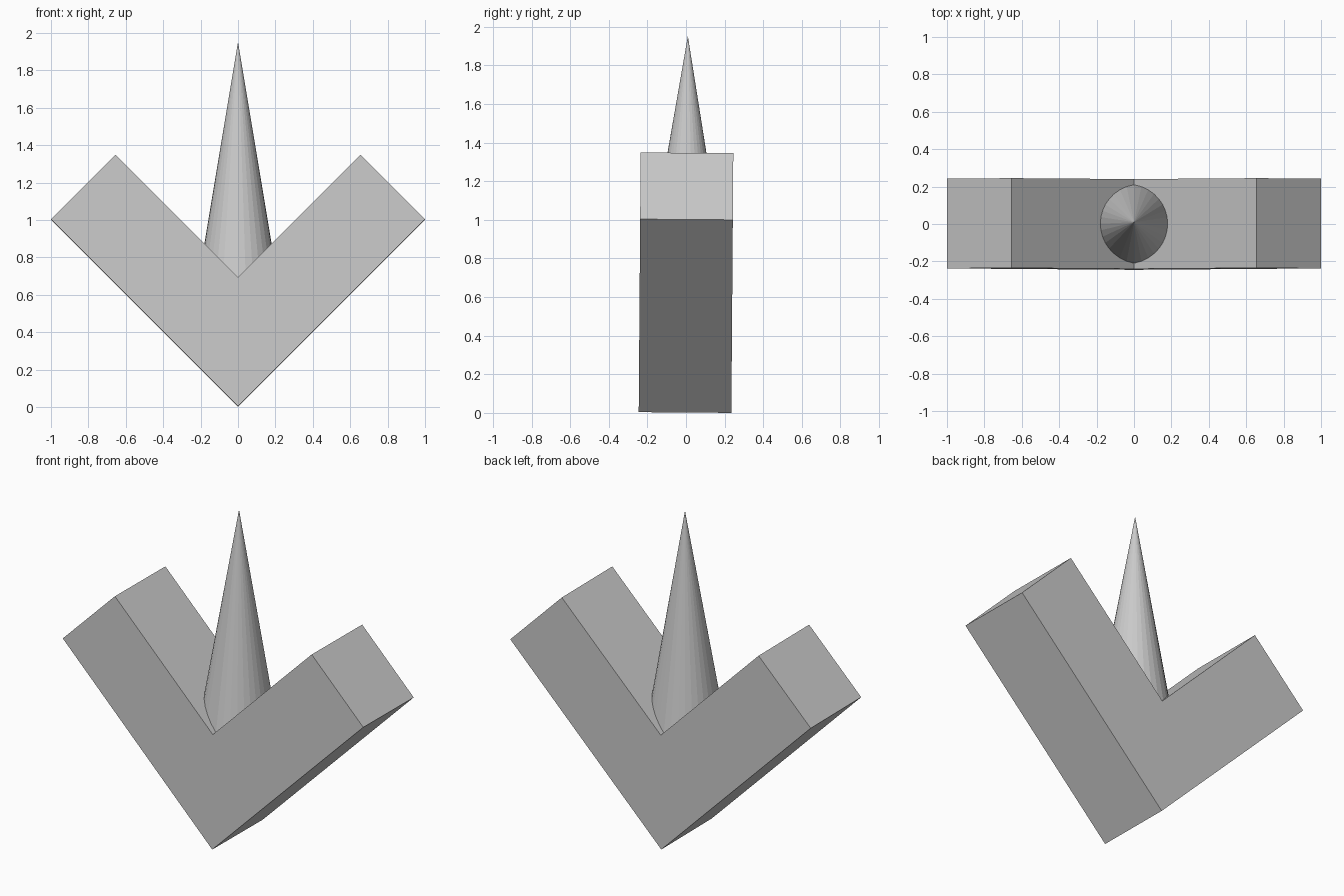
import bpy
import bmesh
from math import radians
from mathutils import Matrix

cube = bpy.data.objects.get("Cube")
if cube:
    bpy.data.objects.remove(cube, do_unlink=True)

GREY = (0.6, 0.6, 0.6, 1.0)
HALF_DEPTH = 0.24
TIP_Z, BASE_Z, TAPER = 1.95, 0.6, 1 / 6
# The whole piece leans back very slightly
LEAN = Matrix.Translation((0, -0.005, 0.002)) @ Matrix.Rotation(radians(-0.43), 4, "X")

grey = bpy.data.materials.new("plain grey")
grey.use_nodes = True
grey.diffuse_color = GREY
grey.node_tree.nodes["Principled BSDF"].inputs["Base Color"].default_value = GREY


def add_object(name, bm):
    bmesh.ops.recalc_face_normals(bm, faces=bm.faces)
    bm.transform(LEAN)
    mesh = bpy.data.meshes.new(name)
    bm.to_mesh(mesh)
    bm.free()
    mesh.materials.append(grey)
    obj = bpy.data.objects.new(name, mesh)
    bpy.context.collection.objects.link(obj)
    return obj


# V-shaped block: a mirrored outline extruded through its depth
right_half = [(1, 1), (0.655, 1.345)]
left_half = [(-x, z) for x, z in reversed(right_half)]
outline = [(0, 0)] + right_half + [(0, 0.69)] + left_half
bm = bmesh.new()
front = bm.faces.new([bm.verts.new((x, -HALF_DEPTH, z)) for x, z in outline])
back = bmesh.ops.extrude_face_region(bm, geom=[front], use_keep_orig=True)
bmesh.ops.translate(bm, vec=(0, 2 * HALF_DEPTH, 0),
                    verts=[v for v in back["geom"] if isinstance(v, bmesh.types.BMVert)])
add_object("v_block", bm)

# Faceted spike standing in the valley, its base sunk into the block
bm = bmesh.new()
height = TIP_Z - BASE_Z
bmesh.ops.create_cone(bm, cap_ends=True, segments=32, radius1=height * TAPER, radius2=0,
                      depth=height, matrix=Matrix.Translation((0, 0, BASE_Z + height / 2)))
bmesh.ops.remove_doubles(bm, verts=bm.verts, dist=0.0001)
add_object("spike", bm)
